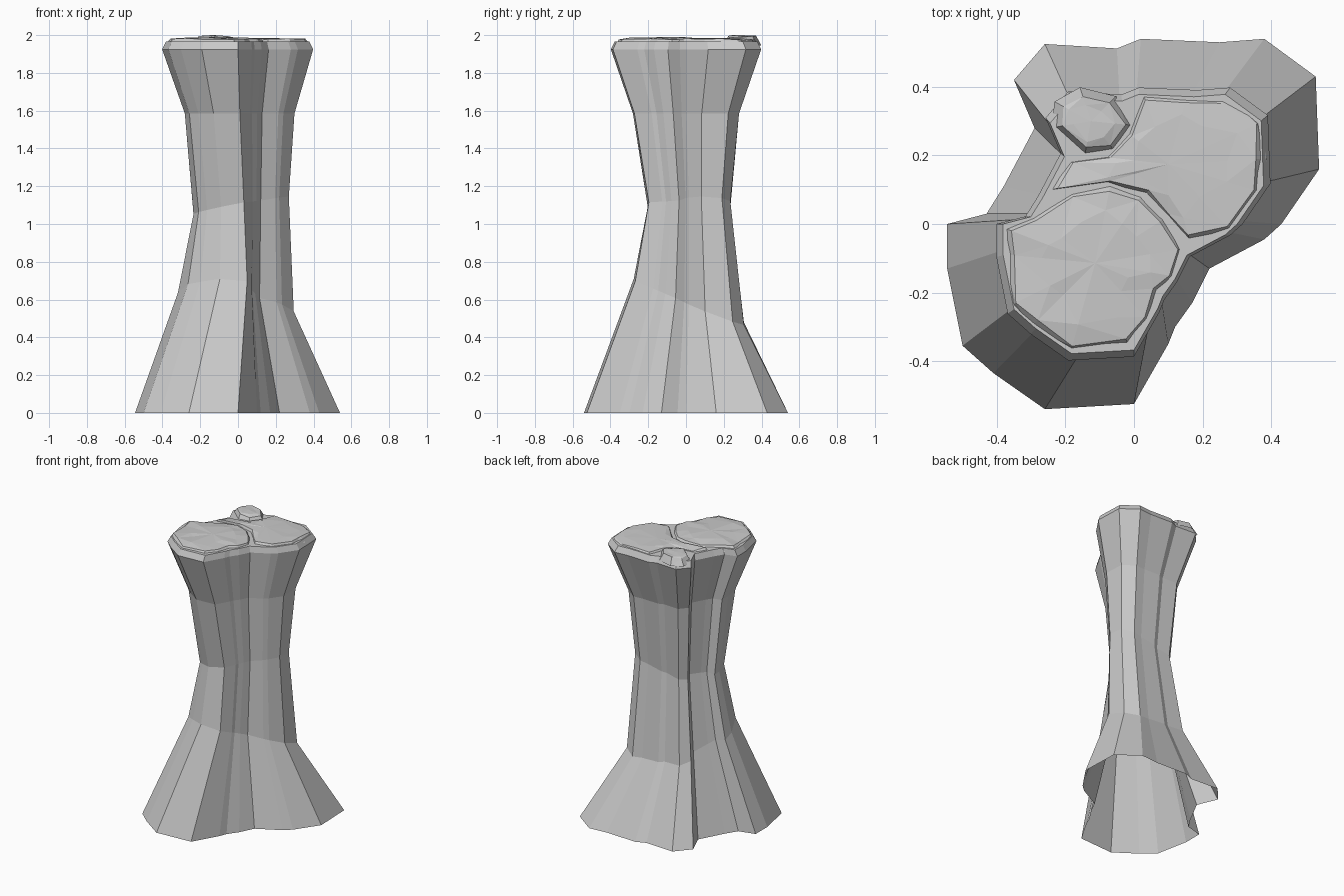
import bpy, bmesh, random
from mathutils import Vector

if "Cube" in bpy.data.objects:
    bpy.data.objects.remove(bpy.data.objects["Cube"])

random.seed(4)

# Footprint of the rock column at ground level, counter-clockwise
OUTLINE = [(.54, .16), (.53, .43), (.38, .54), (.25, .53), (.02, .54), (-.05, .512),
           (-.26, .525), (-.35, .42), (-.29, .28), (-.38, .11), (-.43, .03), (-.545, 0),
           (-.545, -.13), (-.50, -.355), (-.41, -.435), (-.26, -.54), (0, -.525),
           (.10, -.35), (.12, -.30), (.17, -.23), (.22, -.13), (.38, -.045), (.43, 0)]

# Height, slope in x, slope in y, scale x, scale y, offset x, offset y, front shear
RINGS = [(0, 0, 0, 1, 1, 0, 0, 0),
         (.59, -.02, -.11, .565, .54, -.01, .015, .18),
         (1.10, .05, -.015, .465, .405, .018, .016, .04),
         (1.585, 0, 0, .535, .52, .01, 0, 0),
         (1.925, 0, 0, .737, .737, 0, 0, 0),
         (1.966, 0, 0, .70, .70, 0, 0, 0)]


def finish(name, bm):
    mesh = bpy.data.meshes.new(name)
    bm.to_mesh(mesh)
    bm.free()
    obj = bpy.data.objects.new(name, mesh)
    bpy.context.collection.objects.link(obj)
    return obj


def bridge(bm, a, b):
    n = len(a)
    for i in range(n):
        j = (i + 1) % n
        bm.faces.new((a[i], a[j], b[j], b[i]))


# Column shell: flared foot, narrow waist, flared head, open underneath
bm = bmesh.new()
rings = []
for z, kx, ky, sx, sy, ox, oy, shear in RINGS:
    rings.append([bm.verts.new((x * sx + ox - shear * min(0, y + .2), y * sy + oy,
                                z + kx * x / .54 + ky * y / .54)) for x, y in OUTLINE])
for lower, upper in zip(rings, rings[1:]):
    bridge(bm, lower, upper)
bm.faces.new(rings[-1])
finish("rock_column", bm)


# Cracked cap slabs: chipped sloping edge and an uneven top
def slab(name, pts, top, grow, base_z=1.945):
    bm = bmesh.new()
    c = sum((Vector(p) for p in pts), Vector((0, 0))) / len(pts)
    base, rim, inner = [], [], []
    for p in pts:
        v = Vector(p)
        e = v + (v - c).normalized() * grow
        r = c + (v - c) * random.uniform(.93, 1.02)
        q = c + (v - c) * random.uniform(.5, .8)
        base.append(bm.verts.new((e.x, e.y, base_z)))
        rim.append(bm.verts.new((r.x, r.y, top - random.uniform(.003, .014))))
        inner.append(bm.verts.new((q.x, q.y, top - random.uniform(0, .007))))
    bridge(bm, base, rim)
    bridge(bm, rim, inner)
    centre = bm.verts.new((c.x, c.y, top))
    for i in range(len(pts)):
        bm.faces.new((inner[i], inner[(i + 1) % len(pts)], centre))
    bmesh.ops.triangulate(bm, faces=bm.faces[:])
    finish(name, bm)


slab("front_left_slab",
     [(-.37, -.015), (-.365, -.09), (-.345, -.23), (-.29, -.29), (-.18, -.355),
      (-.02, -.345), (.03, -.27), (.06, -.19), (.10, -.15), (.125, -.075), (.08, .01),
      (.02, .08), (-.07, .11), (-.18, .085), (-.29, .015)], 1.989, .018)
slab("back_right_slab",
     [(.16, -.04), (.27, -.005), (.35, .10), (.37, .19), (.355, .29), (.265, .365),
      (.15, .36), (.03, .37), (-.01, .26), (-.08, .195), (-.19, .18), (-.24, .10),
      (-.07, .125), (.04, .095), (.10, .03)], 1.985, .018)
slab("back_left_slab",
     [(-.15, .375), (-.21, .345), (-.215, .285), (-.14, .22), (-.07, .23),
      (-.025, .29), (-.07, .355)], 2.0, .025)
